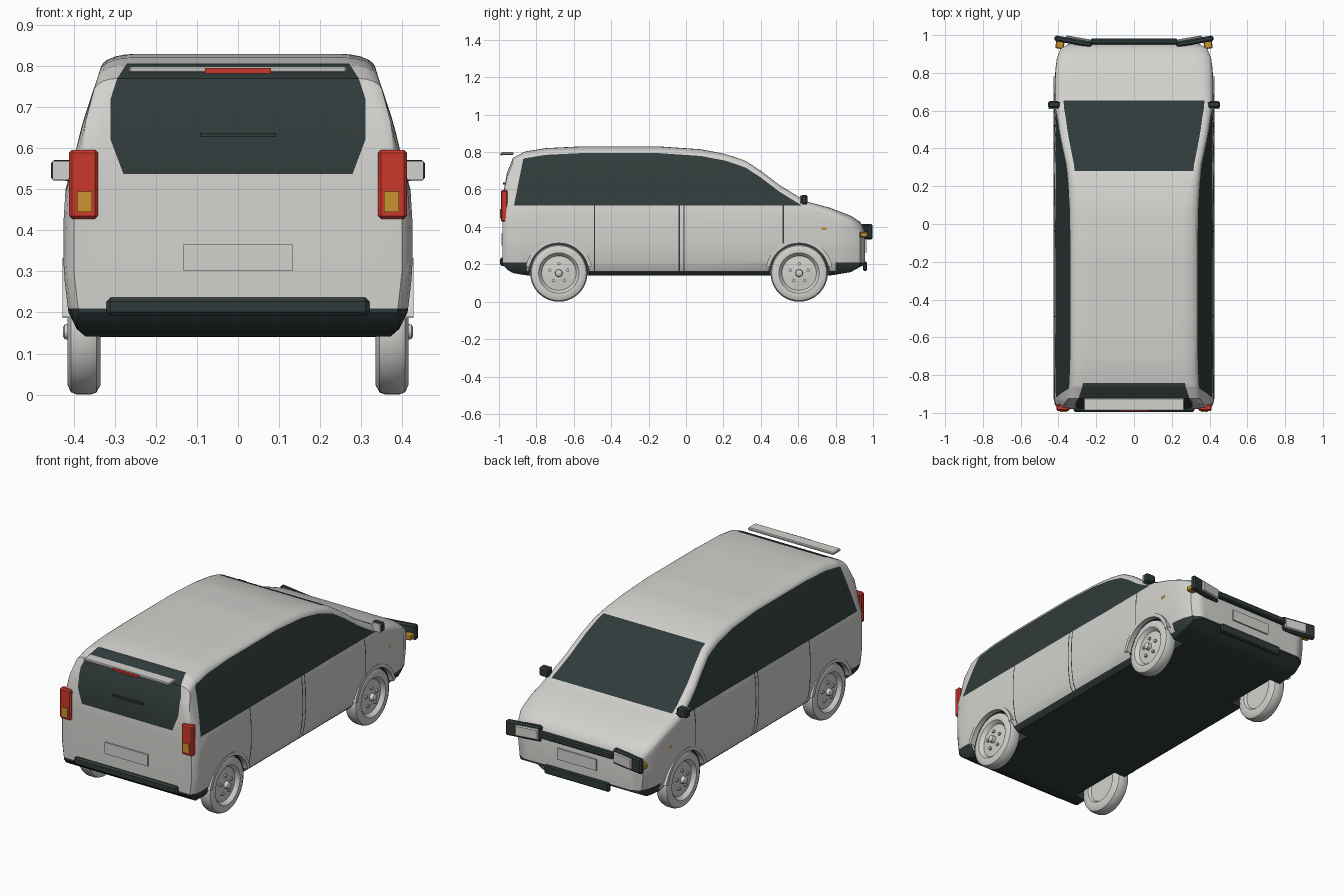
import bpy, bmesh, math
from mathutils import Vector, Matrix

cube = bpy.data.objects.get("Cube")
if cube:
    bpy.data.objects.remove(cube, do_unlink=True)


def material(name, rgb):
    mat = bpy.data.materials.new(name)
    mat.use_nodes = True
    mat.diffuse_color = (*rgb, 1)
    mat.node_tree.nodes["Principled BSDF"].inputs["Base Color"].default_value = (*rgb, 1)
    return mat


PAINT = material("pale grey paint", (0.65, 0.645, 0.62))
DARK = material("dark glass and trim", (0.03, 0.043, 0.043))
RED = material("red lamp", (0.6, 0.04, 0.025))
AMBER = material("amber lamp", (0.58, 0.3, 0.03))


def finish(name, bm, *mats):
    bmesh.ops.recalc_face_normals(bm, faces=bm.faces)
    mesh = bpy.data.meshes.new(name)
    bm.to_mesh(mesh)
    bm.free()
    for mat in mats:
        mesh.materials.append(mat)
    obj = bpy.data.objects.new(name, mesh)
    bpy.context.collection.objects.link(obj)
    return obj


def smooth(obj, degrees=35):
    bpy.ops.object.select_all(action='DESELECT')
    obj.select_set(True)
    bpy.context.view_layer.objects.active = obj
    bpy.ops.object.shade_smooth_by_angle(angle=math.radians(degrees))


def box(name, centre, size, mat, bevel=0.0, turn=0):
    bm = bmesh.new()
    bmesh.ops.create_cube(bm, size=1)
    bmesh.ops.scale(bm, vec=size, verts=bm.verts)
    if bevel:
        bmesh.ops.bevel(bm, geom=bm.edges[:], offset=bevel, segments=1, affect='EDGES')
    bmesh.ops.transform(bm, matrix=Matrix.Translation(centre) @ Matrix.Rotation(math.radians(turn), 4, 'Z'), verts=bm.verts)
    return finish(name, bm, mat)


def pair(name, centre, size, mat, bevel=0.0, turn=0):
    x, y, z = centre
    for side, sign in (("left", 1), ("right", -1)):
        box(f"{side}_{name}", (sign * x, y, z), size, mat, bevel, sign * turn)


def lathe(bm, profile, centre, sign=1, start=0, sweep=360, steps=40):
    """Spin (x, radius) points about a sideways axis through centre."""
    rings = []
    for i in range(steps + 1):
        a = math.radians(start + sweep * i / steps)
        rings.append([bm.verts.new((sign * x, centre[0] + r * math.cos(a), centre[1] + r * math.sin(a))) for x, r in profile])
    for one, two in zip(rings, rings[1:]):
        for j in range(len(profile) - 1):
            bm.faces.new((one[j], one[j + 1], two[j + 1], two[j]))
    bmesh.ops.remove_doubles(bm, verts=bm.verts, dist=1e-5)


def lookup(table, t):
    if t <= table[0][0]:
        return table[0][1]
    for (a, va), (b, vb) in zip(table, table[1:]):
        if t <= b:
            return va + (vb - va) * (t - a) / (b - a)
    return table[-1][1]


# Body curves: top line, floor line, plan taper, shoulder width, side width by height
TOP = [(-.98, .5), (-.975, .59), (-.957, .69), (-.925, .77), (-.86, .803), (-.75, .821), (-.57, .83),
       (-.14, .83), (.08, .815), (.21, .79), (.28, .767), (.32, .752), (.4, .7), (.5, .624), (.61, .556),
       (.655, .533), (.77, .502), (.88, .46), (.93, .428), (.95, .395), (.957, .36)]
FLOOR = [(-.98, .2), (-.957, .172), (-.925, .153), (-.85, .14), (.77, .14), (.88, .158), (.957, .2)]
TAPER = [(-.98, .94), (-.957, .985), (-.925, 1), (.6, 1), (.8, .985), (.88, .96), (.93, .91), (.957, .8)]
SHOULDER = [(-.98, .05), (-.86, .07), (-.57, .1), (.08, .08), (.28, .04), (.655, .045), (.88, .09)]
SIDE = [(.14, .37), (.16, .393), (.2, .413), (.3, .425), (.42, .425), (.5, .42), (.55, .405),
        (.65, .381), (.75, .348), (.83, .325)]
WHEELS = {"rear": (-.68, .153), "front": (.605, .153)}
SILL, BELT = .165, .515
ROWS, ARC, CROWN = 12, 5, 4
SIDE_TAG, TOP_TAG = 1, 2


def half_section(y):
    top, floor, taper = lookup(TOP, y), lookup(FLOOR, y), lookup(TAPER, y)
    rx, rz = lookup(SHOULDER, y), .036
    points = [(0, floor)]
    for i in range(ROWS + 1):
        z = floor + (top - rz - floor) * (i / ROWS) ** 1.4
        points.append((lookup(SIDE, z) * taper, z))
    width = points[-1][0]
    for i in range(1, ARC + 1):
        a = math.pi / 2 * i / ARC
        points.append((width - rx * (1 - math.cos(a)), top - rz * (1 - math.sin(a))))
    for i in range(1, CROWN + 1):
        points.append(((width - rx) * (1 - i / CROWN), top))
    return points


# Loft the shell
stations = []
for (a, _), (b, _) in zip(TOP, TOP[1:]):
    n = max(1, round((b - a) / .06))
    stations += [a + (b - a) * i / n for i in range(n)]
stations.append(TOP[-1][0])
bm = bmesh.new()
rings = []
for y in stations:
    half = half_section(y)
    loop = half + [(-x, z) for x, z in reversed(half[1:-1])]
    rings.append([bm.verts.new((x, y, z)) for x, z in loop])
count, last = len(rings[0]), len(half) - 1
for one, two in zip(rings, rings[1:]):
    for j in range(count):
        k = (j + 1) % count
        face = bm.faces.new((one[j], one[k], two[k], two[j]))
        row = min(j, count - 1 - j)
        face.material_index = SIDE_TAG if 1 <= row <= ROWS else TOP_TAG if row > ROWS + ARC else 0
for ring in (rings[0], rings[-1]):
    bm.faces.new(ring)
bmesh.ops.recalc_face_normals(bm, faces=bm.faces)


# Cut colour boundaries into the shell
def cut(point, normal):
    bmesh.ops.bisect_plane(bm, geom=bm.verts[:] + bm.edges[:] + bm.faces[:], dist=1e-5, plane_co=point, plane_no=Vector(normal))


SEAMS = (-.49, -.036, -.01, .52)
for z in (SILL, .21, BELT, .537, .806):
    cut((0, 0, z), (0, 0, 1))
for y in [s + d for s in SEAMS for d in (-.003, .003)] + [-.85, .8, .62]:
    cut((0, y, 0), (0, 1, 0))
cut((0, -.92, BELT), (0, 1, -.2))
for sign in (1, -1):
    cut((sign * .31, 0, 0), (1, 0, 0))
    cut((sign * .28, 0, .54), (sign, 0, -.375))


def is_dark(face):
    x, y, z = face.calc_center_median()
    x, tag = abs(x), face.material_index
    if z < SILL or face.normal.z < -.8 or (z < .21 and not -.85 < y < .8):
        return True
    if tag == SIDE_TAG:
        if z > BELT:
            return -.92 + .2 * (z - BELT) < y < .62
        return any(abs(y - s) < .003 for s in SEAMS)
    rear = y < -.8 and .537 < z < .806 and x < min(.31, .28 + .375 * (z - .54))
    return tag == TOP_TAG and (rear or .28 < y < .655)


shades = [int(is_dark(f)) for f in bm.faces]
for face, shade in zip(bm.faces, shades):
    face.material_index = shade
body = finish("body_shell", bm, PAINT, DARK)

# Hollow wheel wells
bm = bmesh.new()
for centre in WHEELS.values():
    for sign in (1, -1):
        lathe(bm, [(.3, 0), (.3, .162), (.5, .162), (.5, 0)], centre, sign)
cutter = finish("wheel_well_cutter", bm, DARK)
cutter.hide_render = True
well = body.modifiers.new("wheel_wells", 'BOOLEAN')
well.object, well.operation, well.solver, well.material_mode = cutter, 'DIFFERENCE', 'EXACT', 'TRANSFER'
bpy.context.view_layer.objects.active = body
bpy.ops.object.modifier_apply(modifier=well.name)
bpy.data.objects.remove(cutter, do_unlink=True)
smooth(body)

# Wheels with rims, hubs and bolts, and the arch lips
TYRE = [(.35, 0), (.35, .09), (.337, .1), (.335, .13), (.345, .148), (.36, .153), (.392, .153), (.407, .147),
        (.415, .13), (.413, .108), (.405, .1), (.392, .092), (.395, .06), (.402, .025), (.402, .02),
        (.422, .018), (.426, .012), (.426, 0)]
for end, (y, z) in WHEELS.items():
    for side, sign in (("left", 1), ("right", -1)):
        bm = bmesh.new()
        lathe(bm, TYRE, (y, z), sign)
        for i in range(5):
            a = math.tau * i / 5 + math.pi / 2
            lathe(bm, [(.39, .009), (.407, .009), (.407, 0)], (y + .05 * math.cos(a), z + .05 * math.sin(a)), sign, steps=8)
        smooth(finish(f"{end}_{side}_wheel", bm, PAINT))
        bm = bmesh.new()
        lathe(bm, [(.4, .16), (.427, .16), (.427, .18), (.4, .18)], (y, z), sign, 12, 156, 30)
        smooth(finish(f"{end}_{side}_arch_lip", bm, PAINT))

# Tail end
pair("tail_lamp", (.376, -.972, .512), (.07, .036, .168), RED, .007)
pair("tail_indicator", (.374, -.991, .47), (.036, .006, .05), AMBER)
box("roof_spoiler", (0, -.955, .792), (.53, .066, .015), PAINT, .004)
box("brake_lamp", (0, -.988, .789), (.16, .008, .014), RED)
box("tailgate_wiper", (0, -.972, .632), (.185, .012, .01), DARK)
box("rear_number_plate", (0, -.98, .333), (.266, .014, .064), PAINT)
box("rear_bumper_bar", (0, -.98, .214), (.64, .03, .044), DARK, .009)

# Nose
pair("headlamp_housing", (.322, .967, .374), (.2, .03, .084), DARK, .008, 10)
pair("headlamp_lens", (.296, .979, .374), (.13, .018, .06), PAINT, .005, 10)
pair("front_indicator", (.392, .95, .358), (.045, .045, .028), AMBER, .005, 10)
box("grille_bar", (0, .966, .378), (.46, .03, .034), DARK, .006)
box("front_number_plate", (0, .958, .295), (.24, .014, .062), PAINT)
box("front_bumper_bar", (0, .957, .19), (.4, .022, .05), DARK, .006)
pair("side_repeater", (.417, .735, .39), (.008, .032, .014), AMBER)

# Door mirrors
pair("mirror_housing", (.425, .632, .546), (.062, .036, .05), DARK, .008)
pair("mirror_glass", (.427, .612, .546), (.05, .006, .046), PAINT)
pair("mirror_stalk", (.395, .635, .528), (.05, .022, .016), DARK)
